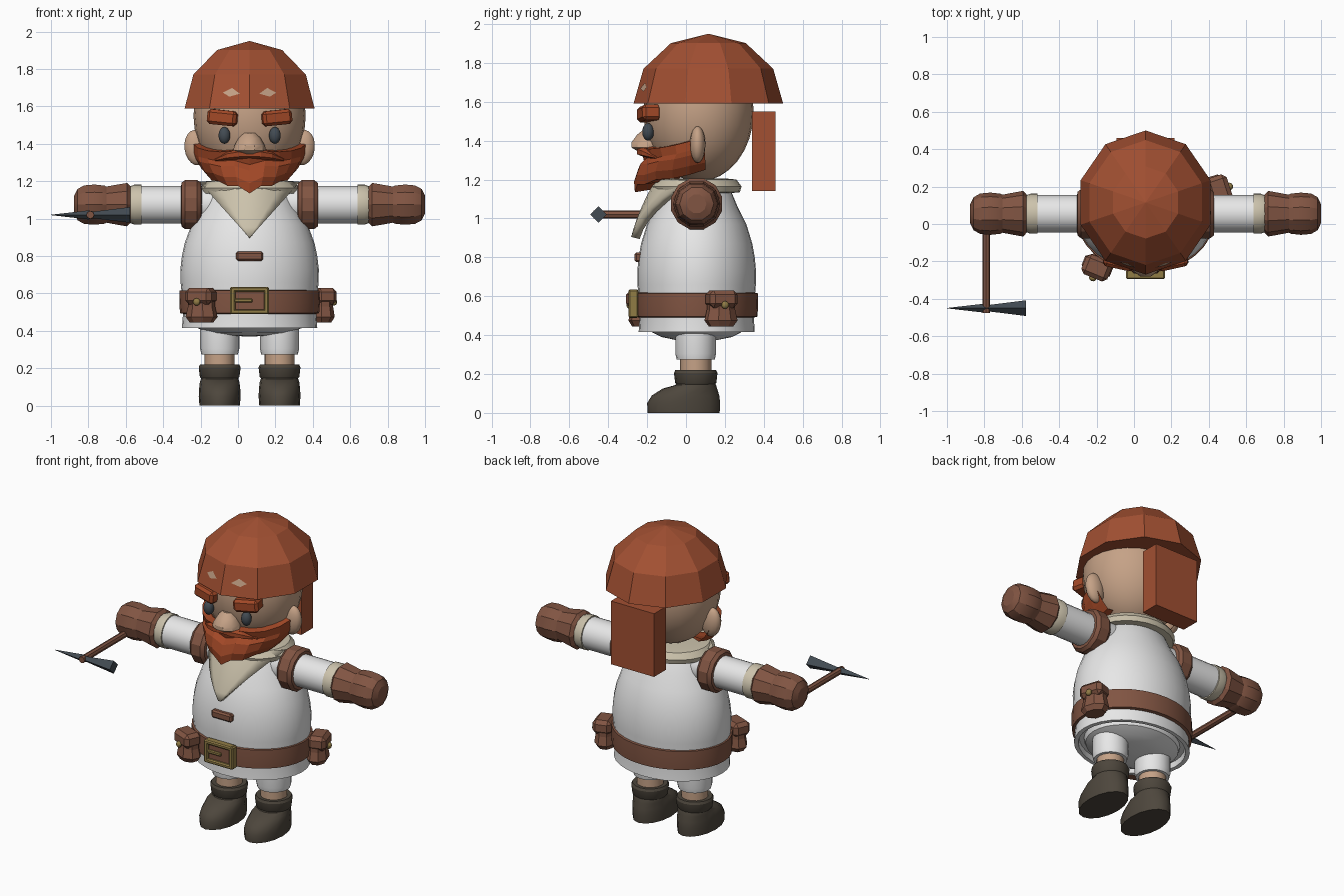
import bpy, bmesh, math
from mathutils import Matrix, Vector

if "Cube" in bpy.data.objects:
    bpy.data.objects.remove(bpy.data.objects["Cube"])

CX, CY = 0.062, 0.055          # centre line of the figure


def colour(name, r, g, b):
    m = bpy.data.materials.new(name)
    m.diffuse_color = (r, g, b, 1)
    m.use_nodes = True
    m.node_tree.nodes["Principled BSDF"].inputs["Base Color"].default_value = m.diffuse_color
    return m


RUST = colour("rust cap", .36, .08, .032)
GINGER = colour("ginger hair", .36, .065, .02)
SKIN = colour("skin", .56, .36, .24)
WHITE = colour("white cloth", .80, .80, .80)
BROWN = colour("brown leather", .22, .09, .055)
CREAM = colour("cream cloth", .60, .54, .41)
GOLD = colour("gold", .28, .20, .06)
BOOT = colour("dark boot", .075, .062, .046)
SLATE = colour("slate", .055, .07, .085)


def finish(name, bm, mat, angle=0, M=None):
    """Turn a bmesh into a coloured object; angle > 0 gives smooth shading."""
    if M:
        bmesh.ops.transform(bm, matrix=M, verts=bm.verts)
    bmesh.ops.recalc_face_normals(bm, faces=bm.faces)
    me = bpy.data.meshes.new(name)
    bm.to_mesh(me)
    bm.free()
    me.materials.append(mat)
    if angle:
        for p in me.polygons:
            p.use_smooth = True
        me.set_sharp_from_angle(angle=math.radians(angle))
    ob = bpy.data.objects.new(name, me)
    bpy.context.collection.objects.link(ob)
    return ob


def loft(name, secs, mat, n=24, angle=40, M=None, turn=0):
    """Stack of elliptical sections (x, y, height, rx, ry), closed at both ends."""
    bm = bmesh.new()
    rows = []
    for x, y, h, rx, ry in secs:
        rows.append([bm.verts.new((x + rx * math.cos(turn + math.tau * i / n),
                                   y + ry * math.sin(turn + math.tau * i / n), h)) for i in range(n)])
    for a, b in zip(rows, rows[1:]):
        for i in range(n):
            bm.faces.new((a[i], a[(i + 1) % n], b[(i + 1) % n], b[i]))
    bm.faces.new(rows[0])
    bm.faces.new(rows[-1])
    return finish(name, bm, mat, angle, M)


def turned(name, prof, mat, n=24, angle=40, M=None, k=1.0, turn=0):
    return loft(name, [(0, 0, h, r, r * k) for r, h in prof], mat, n, angle, M, turn)


def ball(name, c, s, mat, seg=20, rings=12, angle=40, R=None):
    bm = bmesh.new()
    bmesh.ops.create_uvsphere(bm, u_segments=seg, v_segments=rings, radius=1)
    M = Matrix.Translation(c) @ (R or Matrix()) @ Matrix.Diagonal((*s, 1))
    return finish(name, bm, mat, angle, M)


def box(name, c, s, mat, bevel=0, M=None, R=None):
    bm = bmesh.new()
    bmesh.ops.create_cube(bm, size=1)
    bmesh.ops.scale(bm, vec=s, verts=bm.verts)
    if bevel:
        bmesh.ops.bevel(bm, geom=bm.edges[:], offset=bevel, segments=1, affect='EDGES')
    return finish(name, bm, mat, 0, (M or Matrix()) @ Matrix.Translation(c) @ (R or Matrix()))


def sheet(name, rows, mat, angle=0, thick=0):
    """Grid surface through rows of points, optionally thickened."""
    bm = bmesh.new()
    g = [[bm.verts.new(p) for p in r] for r in rows]
    for a, b in zip(g, g[1:]):
        for i in range(len(a) - 1):
            bm.faces.new((a[i], a[i + 1], b[i + 1], b[i]))
    ob = finish(name, bm, mat, angle)
    if thick:
        mod = ob.modifiers.new("thickness", 'SOLIDIFY')
        mod.thickness, mod.offset = thick, 0
    return ob


BASE = Matrix.Translation((CX, CY, 0))

# Tunic with a recessed rounded underside, belt and chest tab
turned("tunic", [(.01, .37), (.13, .375), (.22, .39), (.29, .42), (.30, .45), (.33, .45), (.335, .415),
                 (.362, .415), (.357, .48), (.358, .55), (.369, .66), (.370, .73), (.362, .80), (.347, .87),
                 (.310, .97), (.255, 1.06), (.215, 1.14), (.17, 1.19), (.01, 1.20)],
       WHITE, 32, 35, BASE, .825)
turned("belt", [(.35, .49), (.372, .495), (.376, .55), (.374, .615), (.35, .62)], BROWN, 32, 30, BASE, .84)
box("chest_tab", (CX, -.245, .80), (.145, .04, .05), BROWN, .01)

# Buckle: frame bars, brown centre and tongue
box("buckle_centre", (CX, -.262, .56), (.17, .03, .11), BROWN)
for s in (-1, 1):
    box("buckle_side", (CX + s * .09, -.27, .562), (.028, .05, .145), GOLD, .007)
    box("buckle_bar", (CX, -.27, .562 + s * .06), (.19, .05, .026), GOLD, .007)
box("buckle_tongue", (CX - .035, -.277, .562), (.10, .025, .022), GOLD, .005)

# Pouches: local -y is outward
for x, y, a in ((-.195, -.225, -22), (.447, .18, 108)):
    M = Matrix.Translation((x, y, 0)) @ Matrix.Rotation(math.radians(a), 4, 'Z')
    loft("pouch", [(0, 0, .445, .065, .05), (0, 0, .475, .088, .068), (0, 0, .53, .075, .06),
                   (0, 0, .60, .075, .055)], BROWN, 8, 0, M, math.pi / 8)
    box("pouch_flap", (0, -.01, .585), (.15, .115, .09), BROWN, .022, M)
    ball("pouch_button", (0, -.07, .555), (.02, .016, .02), GOLD, 10, 6, 40, None).matrix_world = M

# Neckerchief: ring and front triangle
turned("neck_ring", [(.20, 1.13), (.255, 1.135), (.265, 1.165), (.235, 1.20), (.18, 1.205)],
       CREAM, 24, 35, BASE, .87)
tri = []
for j in range(7):
    t = j / 6
    hw = .25 * (1 - t) + .004
    tri.append([(CX + hw * u, -.135 - .125 * t + .05 * (t - t * t) * -1 + 2.6 * (hw * u) ** 2,
                 1.19 - .29 * t) for u in (-1, -.66, -.33, 0, .33, .66, 1)])
sheet("neckerchief", tri, CREAM, 40, .045)

# Arms, mirrored
for s in (-1, 1):
    M = Matrix.Translation((CX, CY, 1.075)) @ Matrix.Rotation(s * math.pi / 2, 4, 'Y')
    turned("shoulder_pad", [(.10, .255), (.12, .26), (.136, .28), (.136, .345), (.12, .365), (.095, .366)],
           BROWN, 12, 25, M, 1, math.pi / 12)
    turned("sleeve", [(.10, .15), (.10, .60)], WHITE, 20, 40, M)
    turned("sleeve_trim", [(.09, .575), (.107, .578), (.107, .615), (.098, .64)], CREAM, 20, 30, M)
    turned("glove_cuff", [(.08, .634), (.102, .636), (.122, .655), (.114, .70), (.098, .785)],
           BROWN, 10, 25, M, 1, math.pi / 10)
    turned("glove_hand", [(.085, .74), (.107, .775), (.113, .83), (.108, .885), (.088, .92), (.05, .938)],
           BROWN, 10, 25, M, 1, math.pi / 10)

# Pick held in one hand
turned("pick_handle", [(.021, 0), (.021, .475)], BROWN, 8, 0,
       Matrix.Translation((-.79, 0, 1.02)) @ Matrix.Rotation(math.pi / 2, 4, 'X'))
M = Matrix.Translation((-.79, -.45, 1.02)) @ Matrix.Rotation(math.pi / 2, 4, 'Y')
turned("pick_head", [(.001, -.21), (.024, -.01), (.018, .02), (.042, .213)], SLATE, 4, 0, M)

# Legs and boots, mirrored
for s in (-1, 1):
    M = Matrix.Translation((CX + s * .16, .05, 0))
    turned("shorts_leg", [(.085, .275), (.098, .275), (.105, .305), (.105, .42)], WHITE, 20, 35, M)
    turned("shin", [(.08, .19), (.08, .30)], SKIN, 16, 40, M)
    loft("boot_foot", [(0, -.062, 0, .108, .185), (0, -.062, .05, .112, .188), (0, -.052, .09, .110, .173),
                       (0, -.03, .125, .106, .14), (0, 0, .143, .10, .105), (0, 0, .17, .095, .09)],
         BOOT, 16, 40, M)
    turned("boot_cuff", [(.095, .14), (.106, .155), (.112, .205), (.105, .22), (.08, .218)], BOOT, 16, 30, M)

# Head, ears, eyes, brows, nose
HY = .065
ball("head", (CX, HY, 1.55), (.30, .283, .36), SKIN, 24, 16)
for s in (-1, 1):
    ball("ear", (CX + s * .285, .06, 1.38), (.065, .04, .095), SKIN, 14, 10, 40,
         Matrix.Rotation(s * .12, 4, 'Y'))
    ball("eye", (CX + s * .135, -.195, 1.445), (.032, .03, .045), SLATE, 14, 10)
    box("eyebrow", (CX + s * .142, -.19, 1.54), (.16, .10, .08), GINGER, .016, None,
        Matrix.Rotation(s * .22, 4, 'Z') @ Matrix.Rotation(s * -.10, 4, 'Y'))
loft("nose", [(CX, -.20, 1.345, .055, .05), (CX, -.20, 1.365, .088, .085), (CX, -.20, 1.39, .082, .085),
              (CX, -.195, 1.43, .06, .06), (CX, -.19, 1.457, .035, .03)], SKIN, 10, 35)

# Beard: rows wrap the jaw from the upper edge down and under the chin
cols = [(0, 1.355, 1.135), (16, 1.37, 1.175), (32, 1.365, 1.175), (48, 1.37, 1.20), (66, 1.385, 1.205),
        (82, 1.405, 1.225), (96, 1.40, 1.25)]
cols = [(-a, t, b) for a, t, b in cols[:0:-1]] + cols
shape = [(0, .26, .25), (.04, .302, .297), (.30, .300, .278), (.45, .292, .31), (.75, .262, .332),
         (1, .222, .328), (.85, .10, .12)]
rows = []
for f, rx, ry in shape:
    rows.append([(CX + rx * math.sin(math.radians(a)), HY - ry * math.cos(math.radians(a)), t + (b - t) * f)
                 for a, t, b in cols])
sheet("beard", rows, GINGER)
for s in (-1, 1):
    M = Matrix.Translation((CX, -.222, 1.34)) @ Matrix.Rotation(s * math.pi / 2, 4, 'Y')
    loft("moustache", [(0, 0, 0, .016, .03), (s * -.004, 0, .06, .026, .036), (s * .004, .022, .12, .022, .03),
                       (s * .026, .07, .185, .006, .01)], GINGER, 6, 0, M)

# Faceted cap: half of a ten-sided dome
A, B, H, ZB = .365, .385, .36, 1.59
loft("cap", [(CX, .115, ZB + H * math.sin(math.radians(e)), A * math.cos(math.radians(e)) + 1e-4,
              B * math.cos(math.radians(e)) + 1e-4) for e in (0, 30, 60, 90)], RUST, 10, 0, None, math.pi / 2)

# Small skin-toned diamonds lying on the two front facets
for s in (-1, 1):
    pts = []
    for u, t in ((.25, .43), (.52, .34), (.70, .46), (.47, .60)):
        k = 1 - .134 * t
        p = Vector((s * u * A * math.sin(math.radians(36)) * k,
                    -B * (1 - u * (1 - math.cos(math.radians(36)))) * k, .5 * H * t))
        pts.append(p + Vector((CX + s * .0015, .115 - .004, ZB + .001)))
    sheet("cap_diamond", [(pts[0], pts[1]), (pts[3], pts[2])], SKIN)

# Square block of hair at the back
box("ponytail", (CX, .40, 1.345), (.31, .12, .41), RUST)
